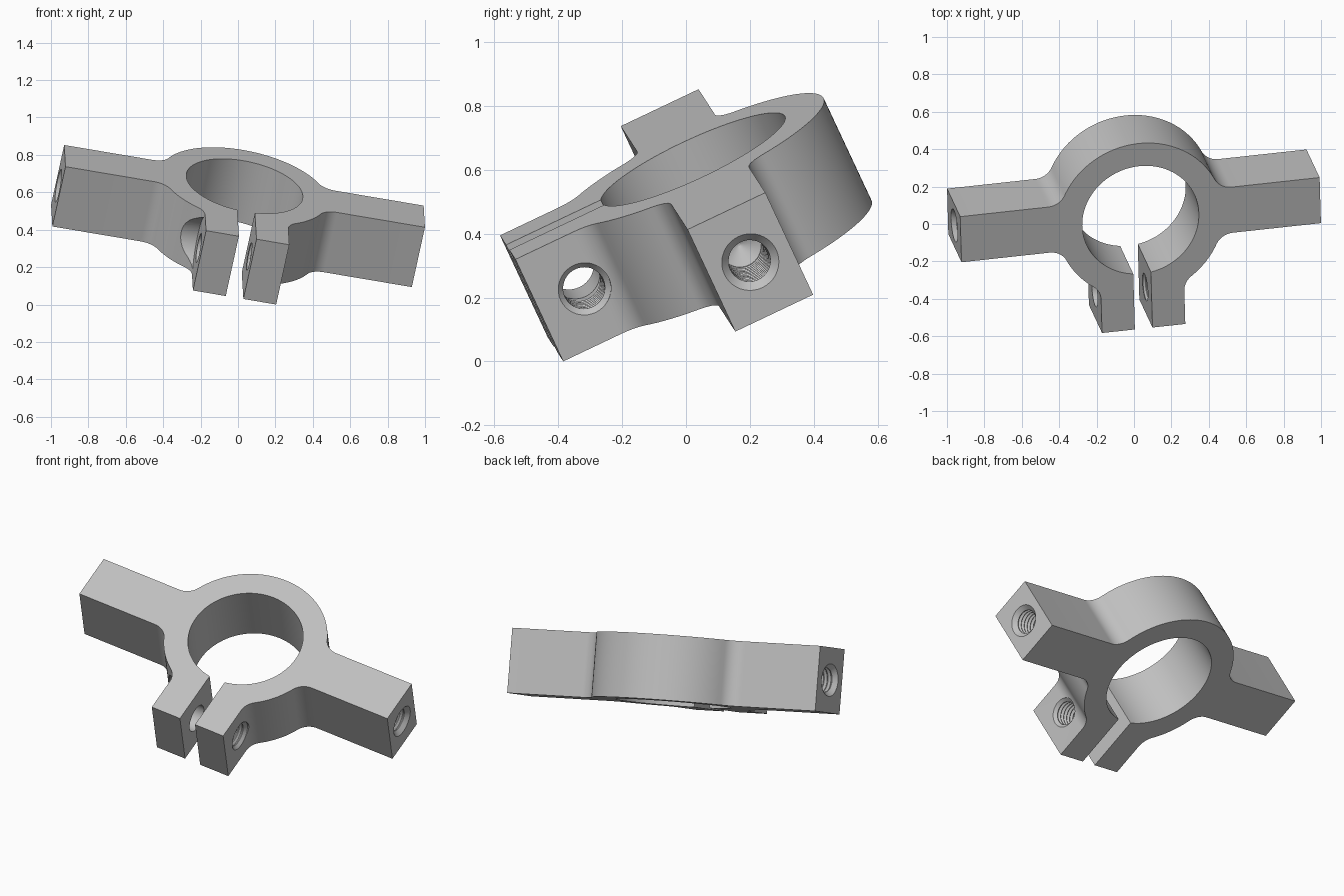
import bpy, bmesh, math
from mathutils import Matrix, Vector

if "Cube" in bpy.data.objects:
    bpy.data.objects.remove(bpy.data.objects["Cube"])

# Main dimensions in the part's own frame (u along arms, v across, w thickness)
R_OUT, R_IN, FILLET = 0.452, 0.318, 0.10
ARM_U, ARM_V, HALF_W = 0.98, 0.135, 0.18
TAB_U, TAB_V, SLOT_U = 0.227, -0.643, 0.048
BOLT_V = -0.486

metal = bpy.data.materials.new("plain_grey")
metal.diffuse_color = (0.53, 0.53, 0.53, 1)
metal.use_nodes = True
metal.node_tree.nodes["Principled BSDF"].inputs["Base Color"].default_value = metal.diffuse_color


def arc(cx, cy, r, a0, a1, n):
    return [(cx + r * math.cos(a0 + (a1 - a0) * i / n),
             cy + r * math.sin(a0 + (a1 - a0) * i / n)) for i in range(n + 1)]


def make_object(name, bm):
    bmesh.ops.recalc_face_normals(bm, faces=bm.faces)
    mesh = bpy.data.meshes.new(name)
    bm.to_mesh(mesh)
    bm.free()
    ob = bpy.data.objects.new(name, mesh)
    bpy.context.collection.objects.link(ob)
    return ob


def lathe(name, profile, start, direction, seg=40):
    """Solid of revolution; profile is (distance, radius) from start along +-u."""
    bm = bmesh.new()
    rings = []
    for d, r in profile:
        rings.append([bm.verts.new((start[0] + direction * d,
                                    start[1] + r * math.cos(2 * math.pi * i / seg),
                                    r * math.sin(2 * math.pi * i / seg)))
                      for i in range(seg)])
    for a, b in zip(rings, rings[1:]):
        for i in range(seg):
            j = (i + 1) % seg
            bm.faces.new((a[i], a[j], b[j], b[i]))
    bm.faces.new(rings[0])
    bm.faces.new(rings[-1])
    ob = make_object(name, bm)
    ob.hide_render = True
    return ob


def thread(depth, mouth, minor=0.066, major=0.078, pitch=0.024):
    """Chamfered mouth followed by zigzag thread grooves."""
    pts = [(-0.05, mouth), (0.0, mouth), (mouth - minor, minor)]
    d = mouth - minor + 0.004
    while d + pitch < depth:
        pts += [(d, minor), (d + pitch * 0.45, major), (d + pitch * 0.9, minor)]
        d += pitch
    return pts + [(depth, minor)]


# Half outline: ring, filleted arm, filleted clamp tab, slot
cv = ARM_V + FILLET
cu = math.sqrt((R_OUT + FILLET) ** 2 - cv ** 2)
tu = TAB_U + FILLET
tv = -math.sqrt((R_OUT + FILLET) ** 2 - tu ** 2)
a_arm, a_tab, pi = math.atan2(cv, cu), math.atan2(tv, tu), math.pi
half = arc(0, 0, R_OUT, pi / 2, a_arm, 28)
half += arc(cu, cv, FILLET, pi + a_arm, 1.5 * pi, 10)[1:]
half += [(ARM_U, ARM_V), (ARM_U, -ARM_V)]
half += arc(cu, -cv, FILLET, pi / 2, pi - a_arm, 10)
half += arc(0, 0, R_OUT, -a_arm, a_tab, 12)[1:]
half += arc(tu, tv, FILLET, pi + a_tab, pi, 10)[1:]
half += [(TAB_U, TAB_V), (SLOT_U, TAB_V)]
half += arc(0, 0, R_IN, -math.acos(SLOT_U / R_IN), pi / 2, 44)
outline = half + [(-x, y) for x, y in reversed(half[1:-1])]

# Clamp body: extruded outline
bm = bmesh.new()
base = bm.faces.new([bm.verts.new((x, y, -HALF_W)) for x, y in outline])
top = bmesh.ops.extrude_face_region(bm, geom=[base])
bmesh.ops.translate(bm, vec=(0, 0, 2 * HALF_W),
                    verts=[g for g in top["geom"] if isinstance(g, bmesh.types.BMVert)])
body = make_object("clamp_body", bm)
body.data.materials.append(metal)

# Holes: threaded blind holes in arm ends, threaded right tab,
# clearance hole and spot face in left tab
cutters = []
for side, label in ((1, "right"), (-1, "left")):
    prof = thread(0.30, 0.09) + [(0.335, 0.004)]
    cutters.append(lathe(label + "_arm_hole", prof, (side * ARM_U, 0), -side))
cutters.append(lathe("right_tab_hole", thread(0.21, 0.083), (TAB_U, BOLT_V), -1))
cutters.append(lathe("left_tab_hole", [(0, 0.078), (0.28, 0.078)], (0, BOLT_V), -1))
cutters.append(lathe("left_spot_face", [(0.0005, 0.165), (0.4, 0.165)],
                     (-TAB_U, BOLT_V), -1, 64))

bpy.context.view_layer.objects.active = body
body.select_set(True)
for c in cutters:
    mod = body.modifiers.new(c.name, "BOOLEAN")
    mod.operation, mod.solver, mod.object = "DIFFERENCE", "EXACT", c
    bpy.ops.object.modifier_apply(modifier=mod.name)
    bpy.data.objects.remove(c)

# Tilt into the resting pose, then centre on the ground
w = Vector((0.195, -0.416, 0.888)).normalized()
u = Vector((0.980, 0.108, -0.168))
u = (u - w * u.dot(w)).normalized()
v = w.cross(u)
body.data.transform(Matrix((u, v, w)).transposed().to_4x4())
co = [p.co for p in body.data.vertices]
lo = [min(p[i] for p in co) for i in range(3)]
hi = [max(p[i] for p in co) for i in range(3)]
body.data.transform(Matrix.Translation((-(lo[0] + hi[0]) / 2, -(lo[1] + hi[1]) / 2, -lo[2])))
bpy.ops.object.shade_smooth_by_angle(angle=math.radians(25))
